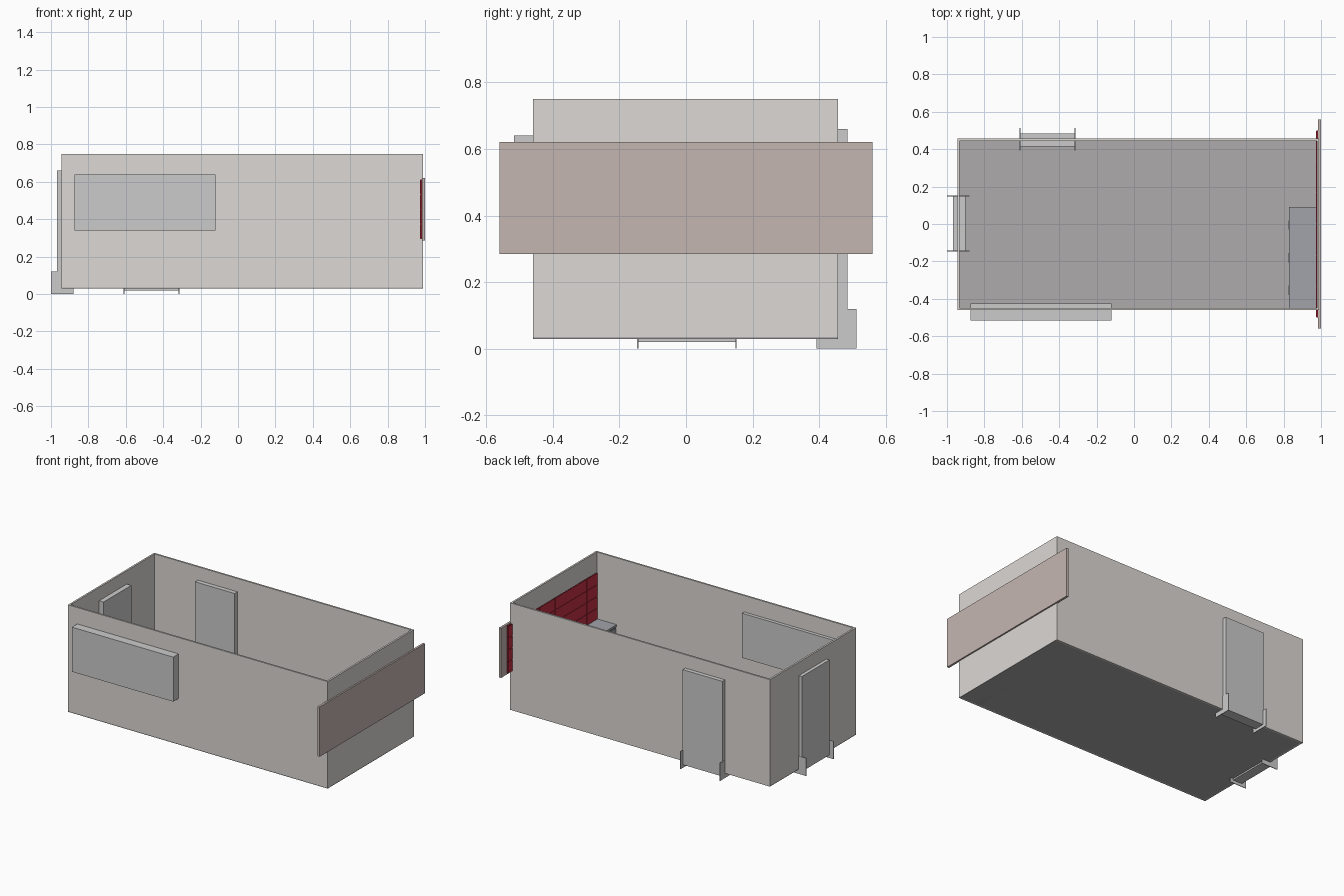
import bpy

if "Cube" in bpy.data.objects:
    bpy.data.objects.remove(bpy.data.objects["Cube"])


def material(name, rgb):
    m = bpy.data.materials.new(name)
    m.diffuse_color = (*rgb, 1)
    m.use_nodes = True
    m.node_tree.nodes["Principled BSDF"].inputs["Base Color"].default_value = m.diffuse_color
    return m


def box(name, x, y, z, mat=None):
    """Box from (min, max) ranges on each axis."""
    bpy.ops.mesh.primitive_cube_add(size=1)
    o = bpy.context.object
    o.name = name
    o.location = [(r[0] + r[1]) / 2 for r in (x, y, z)]
    o.scale = [r[1] - r[0] for r in (x, y, z)]
    bpy.ops.object.transform_apply(location=True, rotation=False, scale=True)
    if mat:
        o.data.materials.append(mat)
    return o


plaster = material("plaster", (0.72, 0.69, 0.66))
floor_grey = material("floor_grey", (0.42, 0.41, 0.41))
brown = material("board_brown", (0.56, 0.47, 0.44))
red = material("red", (0.55, 0.03, 0.06))
dark = material("dark", (0.2, 0.01, 0.02))
cabinet_grey = material("cabinet_grey", (0.36, 0.37, 0.4))

X0, X1, Y0, Y1, Z0, Z1 = -0.945, 0.99, -0.46, 0.457, 0.03, 0.75
T = 0.012

# Open-topped room
box("floor", (X0, X1), (Y0, Y1), (Z0, Z0 + 0.006), floor_grey)
box("front_wall", (X0, X1), (Y0, Y0 + T), (Z0, Z1), plaster)
box("back_wall", (X0, X1), (Y1 - T, Y1), (Z0, Z1), plaster)
box("left_wall", (X0, X0 + T), (Y0 + T, Y1 - T), (Z0, Z1), plaster)
box("right_wall", (X1 - T, X1), (Y0 + T, Y1 - T), (Z0, Z1), plaster)

# Window slab through the front wall
box("window", (-0.875, -0.12), (-0.517, -0.425), (0.34, 0.64))

# Doors through the walls, each with a thin foot plate on both sides
box("back_door", (-0.61, -0.315), (0.415, 0.485), (0.02, 0.66))
for x in (-0.61, -0.315):
    box("back_door_foot", (x - 0.002, x + 0.002), (0.392, 0.512), (0, 0.12))
box("left_door", (-0.968, -0.90), (-0.145, 0.15), (0.02, 0.66))
for y in (-0.145, 0.15):
    box("left_door_foot", (-1.0, -0.88), (y - 0.002, y + 0.002), (0, 0.12))

# Wide wall board, with rows of red tiles on its inner side
box("board", (0.985, 1.0), (-0.56, 0.56), (0.285, 0.62), brown)
box("tile_backing", (0.976, 0.986), (-0.5, 0.5), (0.295, 0.612), dark)
cols, rows = 6, 4
w, h, gap = 1.0 / cols, 0.317 / rows, 0.002
for i in range(cols):
    for j in range(rows):
        y, z = -0.5 + i * w, 0.295 + j * h
        box("red_tile", (0.973, 0.977), (y + gap, y + w - gap),
            (z + gap, z + h - gap), red)

# Low cabinet under the board, with doors and handles
box("cabinet", (0.835, 0.978), (-0.445, 0.085), (Z0, 0.285), cabinet_grey)
box("cabinet_top", (0.83, 0.978), (-0.448, 0.09), (0.285, 0.30), cabinet_grey)
for i in range(3):
    y = -0.44 + i * 0.175
    box("cabinet_door", (0.831, 0.836), (y, y + 0.17), (0.05, 0.278), cabinet_grey)
    box("cabinet_handle", (0.825, 0.832), (y + 0.06, y + 0.11), (0.24, 0.25))
